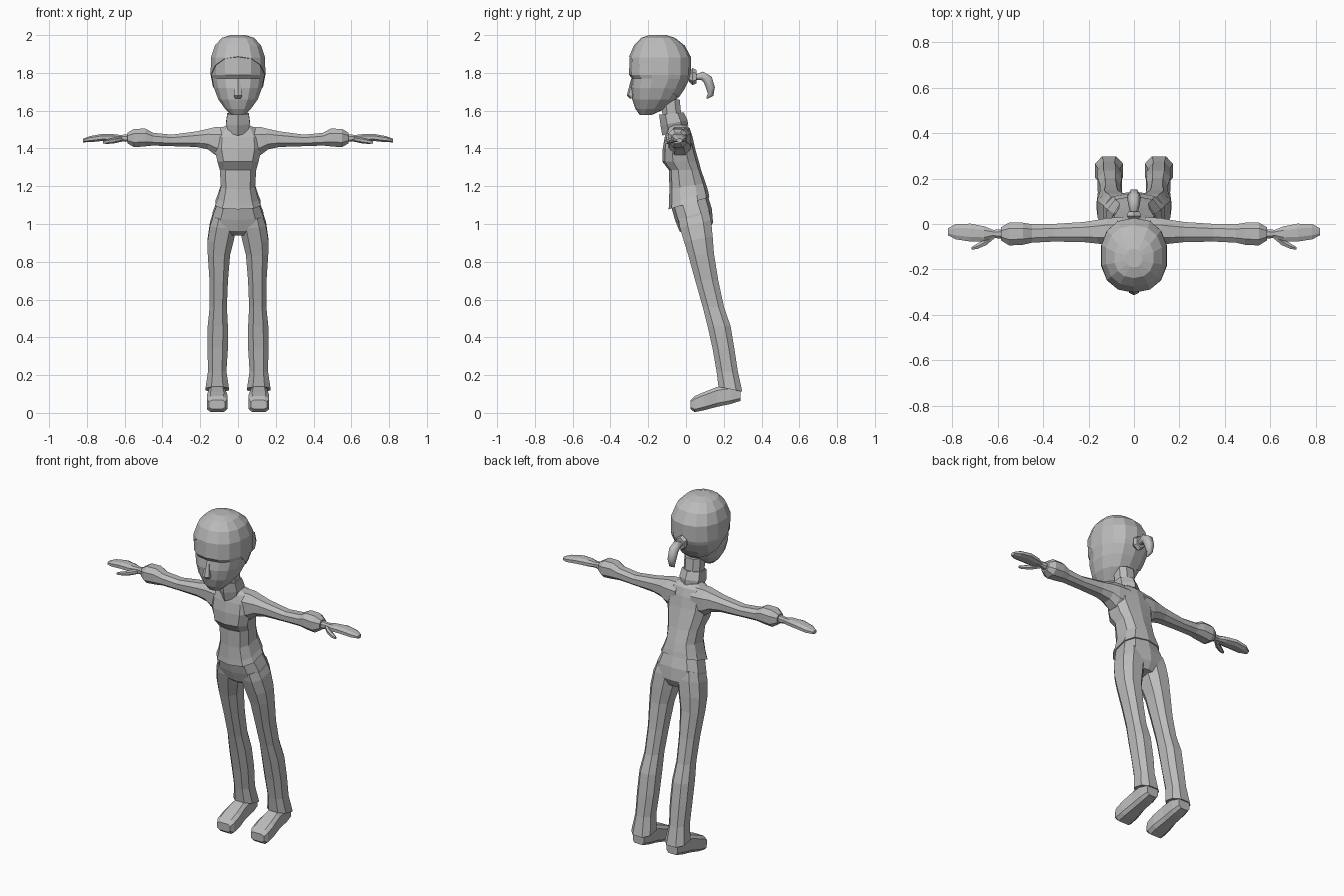
import bpy
import bmesh
from math import cos, sin, pi, copysign
from mathutils import Vector

cube = bpy.data.objects.get("Cube")
if cube:
    bpy.data.objects.remove(cube, do_unlink=True)

grey = bpy.data.materials.new("plain_grey")
grey.use_nodes = True
grey.diffuse_color = (0.5, 0.5, 0.5, 1)
grey.node_tree.nodes["Principled BSDF"].inputs["Base Color"].default_value = grey.diffuse_color


def add_object(name, bm, mirror=False):
    """Turn a bmesh into a flat shaded object, optionally mirrored across x."""
    bmesh.ops.recalc_face_normals(bm, faces=bm.faces)
    mesh = bpy.data.meshes.new(name)
    bm.to_mesh(mesh)
    bm.free()
    mesh.materials.append(grey)
    obj = bpy.data.objects.new(name, mesh)
    bpy.context.collection.objects.link(obj)
    if mirror:
        obj.modifiers.new("other_side", "MIRROR")
    return obj


def loft_mesh(rings, axis, sides, square):
    """Skin rounded-box rings (position, a_min, a_max, b_min, b_max, slope) along an axis."""
    bm = bmesh.new()
    loops = []
    for t, a0, a1, b0, b1, *slope in rings:
        loop = []
        for i in range(sides):
            angle = 2 * pi * (i + 0.5) / sides
            c, s = cos(angle), sin(angle)
            c = copysign(abs(c) ** (2 / square), c)
            s = copysign(abs(s) ** (2 / square), s)
            a = (a0 + a1 + c * (a1 - a0)) / 2
            b = (b0 + b1 + s * (b1 - b0)) / 2
            along = t + (slope[0] if slope else 0) * s * (b1 - b0) / 2
            point = {"x": (along, a, b), "y": (a, along, b), "z": (a, b, along)}[axis]
            loop.append(bm.verts.new(point))
        loops.append(loop)
    for low, high in zip(loops, loops[1:]):
        for i in range(sides):
            j = (i + 1) % sides
            bm.faces.new((low[i], low[j], high[j], high[i]))
    bm.faces.new(loops[0])
    bm.faces.new(loops[-1])
    return bm


def loft(name, rings, axis="z", sides=8, square=2.4, mirror=False):
    return add_object(name, loft_mesh(rings, axis, sides, square), mirror)


def centred(rows):
    """Expand (height, half_width, front, back, slope) rows into full rings."""
    return [(z, -w, w, *rest) for z, w, *rest in rows]


# Head, with a brow ledge over recessed eyes
head_rows = centred([
    (1.578, .035, -.245, -.18),
    (1.61, .07, -.268, -.11),
    (1.66, .107, -.285, -.05),
    (1.72, .13, -.292, -.01),
    (1.77, .14, -.285, .015),
    (1.79, .144, -.302, .022),
    (1.88, .142, -.298, .022),
    (1.94, .122, -.272, -.01),
    (1.98, .085, -.235, -.06),
    (1.995, .035, -.19, -.11),
])
loft("head", head_rows, sides=14, square=2.3)

# Hair cap cut along a line falling from forehead to nape
cap = loft_mesh(head_rows, "z", 14, 2.3)
middle = Vector((0, -.14, 1.8))
for vert in cap.verts:
    vert.co = middle + (vert.co - middle) * 1.03
bmesh.ops.bisect_plane(cap, geom=cap.verts[:] + cap.edges[:] + cap.faces[:],
                       plane_co=(0, -.3, 1.885), plane_no=(0, .64, .77),
                       clear_inner=True)
hair = add_object("hair_cap", cap)
shell = hair.modifiers.new("thickness", "SOLIDIFY")
shell.thickness = .012
shell.offset = -1

# Nose wedge
loft("nose", centred([
    (1.665, .018, -.298, -.27),
    (1.68, .026, -.314, -.27),
    (1.77, .01, -.29, -.27),
]), sides=6, square=2)

# Ponytail with its tie
loft("hair_tie", [
    (.015, -.022, .022, 1.755, 1.8),
    (.035, -.036, .036, 1.735, 1.825),
    (.055, -.03, .03, 1.745, 1.815),
], axis="y", sides=6, square=2)
path = bpy.data.curves.new("ponytail", "CURVE")
path.dimensions = "3D"
path.bevel_depth = .03
path.bevel_resolution = 1
path.use_fill_caps = True
strand = path.splines.new("POLY")
tail_points = [(.045, 1.775, .5), (.085, 1.785, .85), (.115, 1.765, 1),
               (.13, 1.72, .9), (.13, 1.685, .6), (.11, 1.665, .15)]
strand.points.add(len(tail_points) - 1)
for point, (y, z, radius) in zip(strand.points, tail_points):
    point.co = (0, y, z, 1)
    point.radius = radius
path.materials.append(grey)
tail = bpy.data.objects.new("ponytail", path)
bpy.context.collection.objects.link(tail)

# Neck and pointed collar
loft("neck", centred([
    (1.48, .055, -.11, 0),
    (1.56, .055, -.125, -.02),
    (1.66, .055, -.14, -.03),
]))
loft("collar", centred([
    (1.495, .055, -.125, .012, .4),
    (1.535, .073, -.135, .008, .2),
    (1.585, .066, -.142, -.012, .1),
]), sides=6, square=2)

# Shirt body with a chest ledge and a flared hem
loft("shirt", centred([
    (1.11, .125, -.092, .124, .3),
    (1.14, .112, -.09, .118, .3),
    (1.2, .094, -.088, .105, .15),
    (1.285, .1, -.09, .08),
    (1.33, .113, -.125, .068),
    (1.40, .13, -.123, .048),
    (1.46, .125, -.113, .035),
    (1.505, .10, -.10, .02),
    (1.525, .06, -.085, .0),
]), sides=10, square=2.7)

# Sleeves, puffed above the wrist
loft("sleeve", [
    (.05, -.10, .035, 1.35, 1.52),
    (.12, -.095, .03, 1.36, 1.518),
    (.16, -.09, .022, 1.392, 1.507),
    (.22, -.083, .012, 1.405, 1.493),
    (.35, -.08, .003, 1.41, 1.475),
    (.45, -.085, .002, 1.413, 1.485),
    (.49, -.095, .009, 1.408, 1.508),
    (.55, -.098, .01, 1.403, 1.507),
    (.585, -.075, -.012, 1.425, 1.485),
], axis="x", mirror=True)

# Mitten hands and thumbs
loft("hand", [
    (.57, -.062, -.024, 1.436, 1.474),
    (.595, -.066, -.022, 1.434, 1.476),
    (.62, -.06, -.025, 1.438, 1.472),
    (.66, -.078, -.008, 1.437, 1.477),
    (.72, -.08, .004, 1.438, 1.478),
    (.785, -.07, .002, 1.432, 1.466),
    (.82, -.05, -.018, 1.432, 1.452),
], axis="x", mirror=True)
loft("thumb", [
    (.615, -.065, -.035, 1.436, 1.464),
    (.65, -.095, -.06, 1.428, 1.458),
    (.69, -.112, -.084, 1.424, 1.448),
    (.715, -.114, -.1, 1.426, 1.44),
], axis="x", sides=6, square=2, mirror=True)

# Trousers: pelvis, then legs
loft("pelvis", centred([
    (.95, .09, .0, .12, .2),
    (.985, .145, -.035, .143, .25),
    (1.05, .14, -.058, .137, .3),
    (1.12, .114, -.078, .116, .3),
]), sides=10, square=2.5)
loft("trouser_leg", [
    (.125, .044, .176, .168, .302, -.2),
    (.22, .058, .162, .158, .278),
    (.34, .05, .165, .137, .26),
    (.46, .05, .164, .11, .24),
    (.56, .056, .153, .085, .205),
    (.70, .05, .154, .045, .175),
    (.84, .038, .164, .008, .152, .1),
    (.92, .018, .165, -.015, .146, .2),
    (1.0, .002, .153, -.038, .138, .25),
    (1.05, .01, .135, -.045, .125, .3),
], square=2.5, mirror=True)

# Shoes
loft("shoe", [
    (.024, .066, .155, .02, .068),
    (.045, .055, .166, .002, .09),
    (.095, .053, .167, .012, .112),
    (.165, .063, .158, .03, .14),
    (.24, .064, .156, .046, .15),
    (.288, .073, .148, .062, .14),
], axis="y", square=4, mirror=True)
